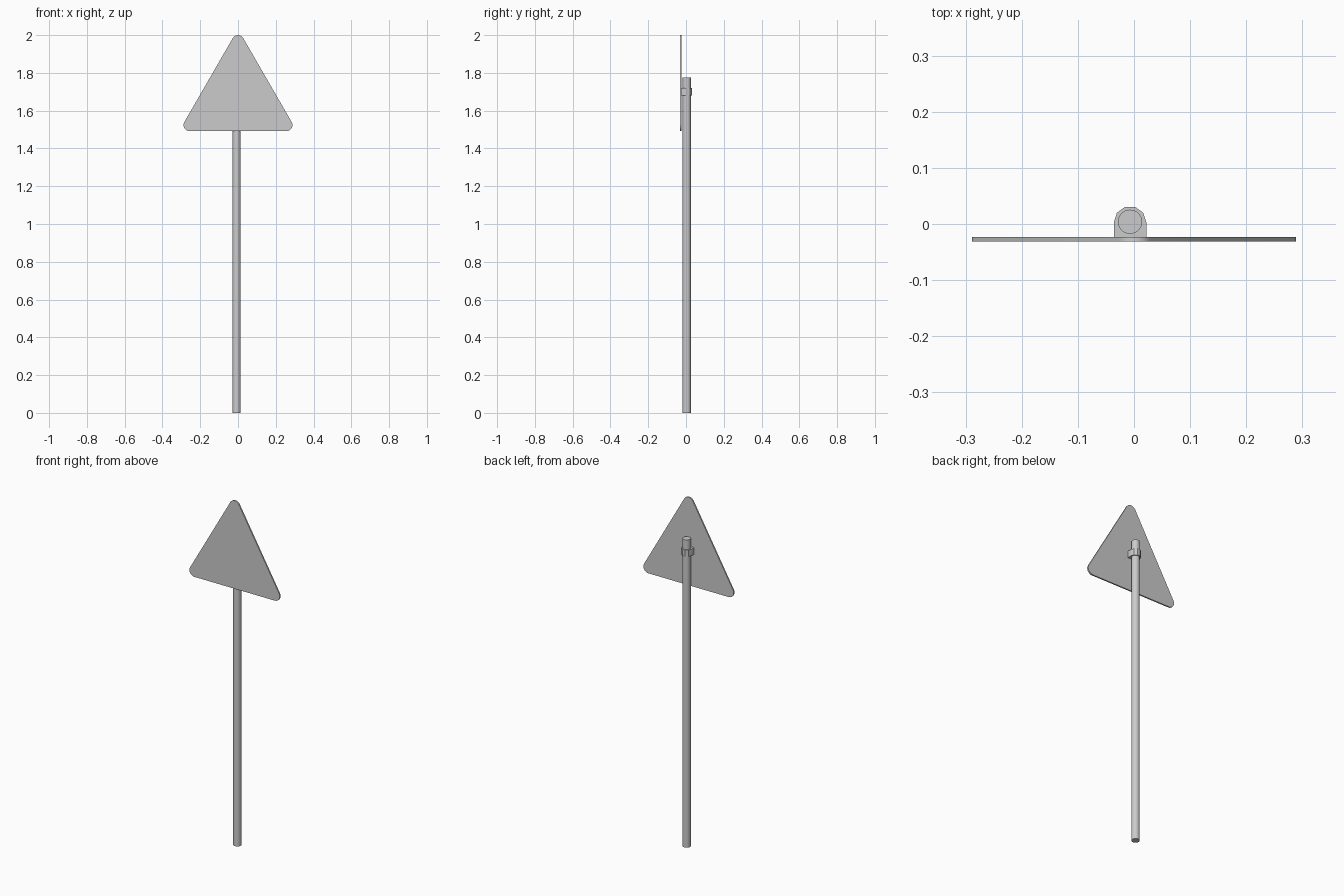
import bpy, bmesh
from math import sin, cos, radians, sqrt
from mathutils import Vector

if "Cube" in bpy.data.objects:
    bpy.data.objects.remove(bpy.data.objects["Cube"])

POLE_X, POLE_Y, POLE_R = -0.007, 0.004, 0.0215


def extrude_profile(name, points, offset):
    """Fill a closed outline and push it along offset to make a solid."""
    bm = bmesh.new()
    face = bm.faces.new([bm.verts.new(p) for p in points])
    ext = bmesh.ops.extrude_face_region(bm, geom=[face], use_keep_orig=True)
    verts = [g for g in ext["geom"] if isinstance(g, bmesh.types.BMVert)]
    bmesh.ops.translate(bm, verts=verts, vec=Vector(offset))
    bmesh.ops.recalc_face_normals(bm, faces=bm.faces)
    mesh = bpy.data.meshes.new(name)
    bm.to_mesh(mesh)
    bm.free()
    obj = bpy.data.objects.new(name, mesh)
    bpy.context.collection.objects.link(obj)
    return obj


def smooth(obj, angle=40):
    bpy.ops.object.select_all(action='DESELECT')
    obj.select_set(True)
    bpy.context.view_layer.objects.active = obj
    bpy.ops.object.shade_smooth_by_angle(angle=radians(angle))


# Round pole
pole_top = 1.775
bpy.ops.mesh.primitive_cylinder_add(vertices=32, radius=POLE_R, depth=pole_top,
                                    location=(POLE_X, POLE_Y, pole_top / 2))
pole = bpy.context.object
pole.name = "pole"
smooth(pole)

# Triangular plate with rounded corners
base_z, top_z, r, steps = 1.492, 2.0, 0.032, 8
inner = (top_z - base_z - 2 * r) / 3          # inradius of the corner-centre triangle
mid_z = base_z + r + inner
outline = []
for corner in (90, 210, 330):
    cx = 2 * inner * cos(radians(corner))
    cz = mid_z + 2 * inner * sin(radians(corner))
    for i in range(steps + 1):
        a = radians(corner - 60 + 120 * i / steps)
        outline.append((cx + r * cos(a), -0.031, cz + r * sin(a)))
plate = extrude_profile("sign_plate", outline, (0, 0.008, 0))
smooth(plate, 30)

# Faceted clamp holding the plate to the pole
clamp_r, clamp_z, clamp_h = 0.029, 1.681, 0.038
clamp_pts = [(POLE_X + clamp_r * cos(radians(a)), POLE_Y - 0.002 + clamp_r * sin(radians(a)) + 0.001, clamp_z)
             for a in range(0, 181, 36)]
clamp_pts += [(POLE_X - clamp_r, -0.024, clamp_z), (POLE_X + clamp_r, -0.024, clamp_z)]
extrude_profile("clamp", clamp_pts, (0, 0, clamp_h))
